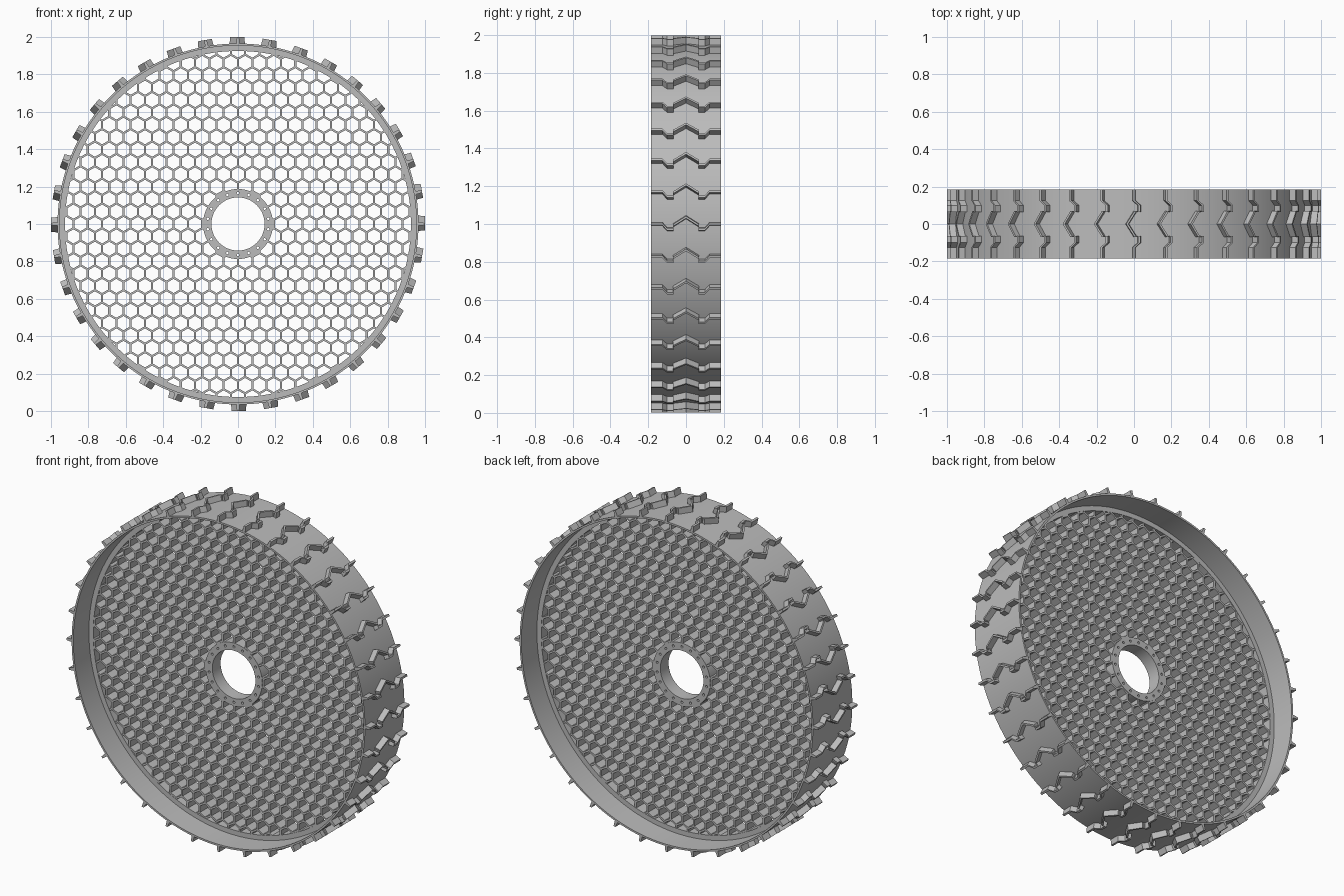
import bpy, bmesh, math
from mathutils import Matrix, Vector

cube = bpy.data.objects.get("Cube")
if cube:
    bpy.data.objects.remove(cube)

CENTER = Vector((0, 0, 1))
HALF_DEPTH = 0.037          # honeycomb disc half thickness
HALF_WIDTH = 0.185          # tyre half width

grey = bpy.data.materials.new("plain_grey")
grey.use_nodes = True
grey.diffuse_color = (0.5, 0.5, 0.5, 1)
grey.node_tree.nodes["Principled BSDF"].inputs["Base Color"].default_value = (0.5, 0.5, 0.5, 1)


def finish(name, bm, smooth=False):
    bmesh.ops.recalc_face_normals(bm, faces=bm.faces)
    mesh = bpy.data.meshes.new(name)
    bm.to_mesh(mesh)
    bm.free()
    mesh.materials.append(grey)
    obj = bpy.data.objects.new(name, mesh)
    bpy.context.collection.objects.link(obj)
    if smooth:
        bpy.ops.object.select_all(action='DESELECT')
        obj.select_set(True)
        bpy.context.view_layer.objects.active = obj
        bpy.ops.object.shade_smooth_by_angle(angle=math.radians(30))
    return obj


def ring(name, inner, outer, half, segments):
    """Square-edged ring around the wheel axle."""
    bm = bmesh.new()
    section = [(inner, -half), (outer, -half), (outer, half), (inner, half)]
    loops = []
    for i in range(segments):
        a = math.tau * i / segments
        loops.append([bm.verts.new(CENTER + Vector((r * math.cos(a), y, r * math.sin(a))))
                      for r, y in section])
    for i in range(segments):
        p, q = loops[i], loops[(i + 1) % segments]
        for k in range(4):
            n = (k + 1) % 4
            bm.faces.new((p[k], p[n], q[n], q[k]))
    return finish(name, bm, smooth=True)


# Rim band, flange holding the honeycomb, and hub
ring("rim_band", 0.954, 0.965, HALF_WIDTH, 144)
ring("rim_flange", 0.925, 0.957, HALF_DEPTH + 0.002, 144)
hub = ring("hub", 0.142, 0.187, HALF_DEPTH + 0.002, 72)

# Bolt holes through the hub
bm = bmesh.new()
HOLES = 18
for i in range(HOLES):
    a = math.tau * i / HOLES
    spot = CENTER + Vector((math.sin(a), 0, math.cos(a))) * 0.165
    bmesh.ops.create_cone(bm, cap_ends=True, segments=12, radius1=0.007, radius2=0.007, depth=0.2,
                          matrix=Matrix.Translation(spot) @ Matrix.Rotation(math.pi / 2, 4, 'X'))
cutter = finish("bolt_hole_cutter", bm)
cutter.hide_render = True
cutter.hide_viewport = True
cut = hub.modifiers.new("bolt_holes", 'BOOLEAN')
cut.object = cutter
cut.operation = 'DIFFERENCE'
cut.solver = 'EXACT'

# Honeycomb walls, clipped between the hub and the flange
PITCH = 0.0765
SIDE = PITCH / math.sqrt(3)
WALL = 0.0055
INNER, OUTER = 0.175, 0.935


def inside(p):
    return INNER < p.length < OUTER


def clip(p, q):
    """Slide q back towards p until it lies inside the web."""
    lo, hi = 0.0, 1.0
    for _ in range(16):
        mid = (lo + hi) / 2
        if inside(p.lerp(q, mid)):
            lo = mid
        else:
            hi = mid
    return p.lerp(q, lo)


def add_wall(bm, p, q):
    if not (inside(p) or inside(q)):
        return
    if not inside(p):
        p, q = q, p
    if not inside(q):
        q = clip(p, q)
    if (q - p).length < 0.008:
        return
    d = (q - p).normalized()
    side = Vector((-d.y, d.x)) * WALL
    back = d * WALL / math.sqrt(3)
    outline = [p, p + back - side, q - back - side, q, q - back + side, p + back + side]
    front, rear = [[bm.verts.new((v.x, y, v.y + 1)) for v in outline]
                   for y in (-HALF_DEPTH, HALF_DEPTH)]
    bm.faces.new(front)
    bm.faces.new(rear[::-1])
    for k in range(6):
        n = (k + 1) % 6
        if k in (1, 4):
            bm.faces.new((front[n], front[k], rear[k], rear[n]))


bm = bmesh.new()
corners = [Vector((math.sin(k * math.pi / 3), math.cos(k * math.pi / 3))) * SIDE for k in range(4)]
for row in range(-16, 17):
    for col in range(-15, 16):
        c = Vector(((col + (row % 2) / 2) * PITCH, row * SIDE * 1.5))
        for k in range(3):
            add_wall(bm, c + corners[k], c + corners[k + 1])
finish("honeycomb_web", bm)

# Zigzag tread lugs: (offset across the tyre, offset around the tyre)
half = [(0.185, 0.0), (0.125, 0.0), (0.1, -0.028), (0.065, -0.028), (0.07, -0.008)]
path = [(-y, t) for y, t in half] + [(0, 0.036)] + half[::-1]
LUGS = 36
bm = bmesh.new()
for i in range(LUGS):
    a = math.tau * i / LUGS
    out = Vector((math.cos(a), 0, math.sin(a)))
    around = Vector((-math.sin(a), 0, math.cos(a)))
    strips = []
    for r, t_off in ((0.957, -0.01), (0.957, 0.01), (0.999, 0.006), (0.999, -0.006)):
        strips.append([bm.verts.new(CENTER + out * r + around * (t + t_off) + Vector((0, y, 0)))
                       for y, t in path])
    for k in range(4):
        s, n = strips[k], strips[(k + 1) % 4]
        for j in range(len(path) - 1):
            bm.faces.new((s[j], s[j + 1], n[j + 1], n[j]))
    for end in (0, -1):
        bm.faces.new([s[end] for s in strips])
finish("tread_lugs", bm)
